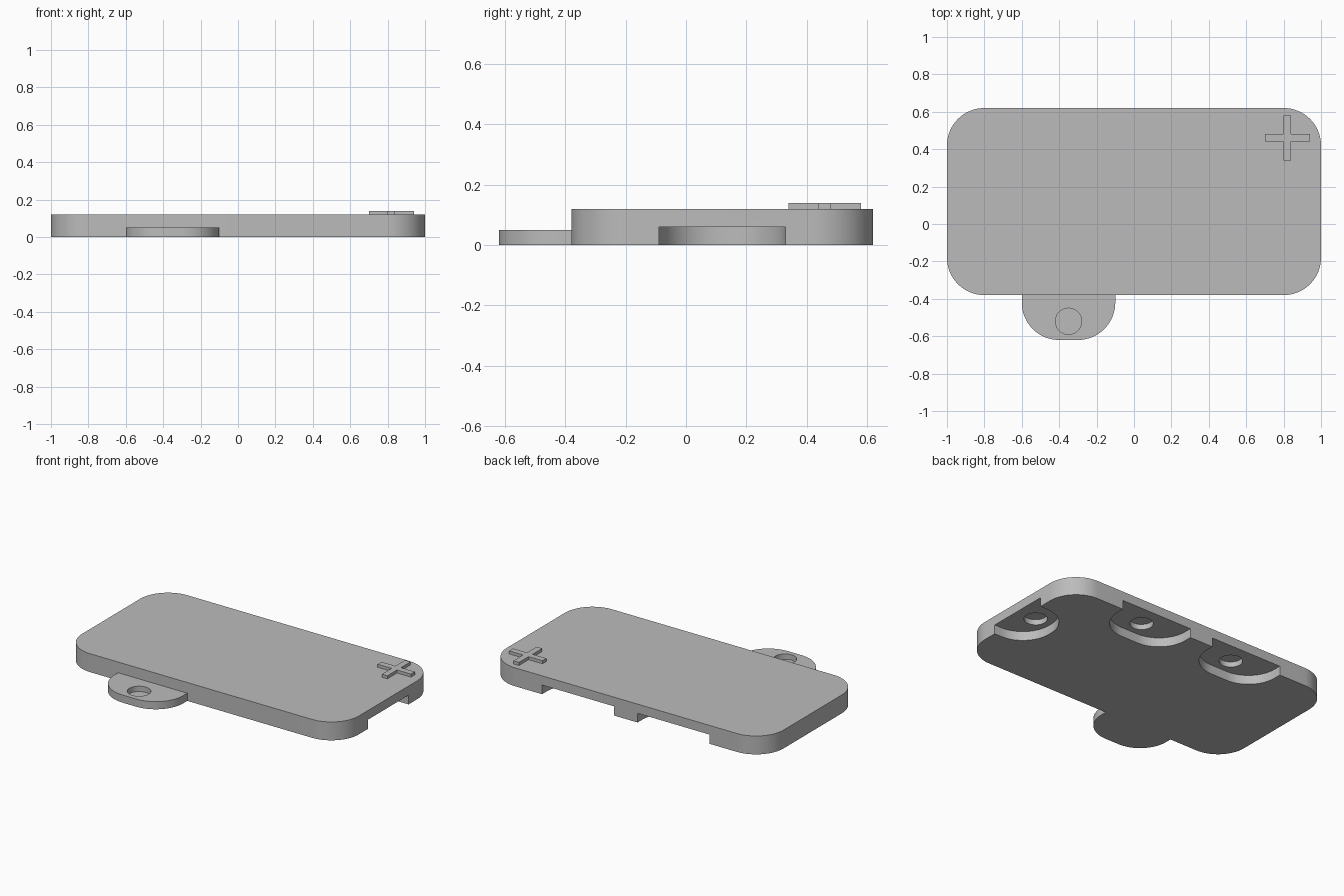
import bpy, bmesh, math

if "Cube" in bpy.data.objects:
    bpy.data.objects.remove(bpy.data.objects["Cube"], do_unlink=True)

grey = bpy.data.materials.new("light_grey")
grey.use_nodes = True
colour = (0.5, 0.5, 0.5, 1)
grey.diffuse_color = colour
grey.node_tree.nodes["Principled BSDF"].inputs["Base Color"].default_value = colour


def rounded_rect(x0, x1, y0, y1, radii, steps=16):
    """Outline with one radius per corner: front-left-x, front-right-x, back-right-x, back-left-x."""
    corners = [(x0, y0, 1, 1), (x1, y0, -1, 1), (x1, y1, -1, -1), (x0, y1, 1, -1)]
    points = []
    for i, ((x, y, sx, sy), r) in enumerate(zip(corners, radii)):
        if r == 0:
            points.append((x, y))
            continue
        for k in range(steps + 1):
            a = math.pi + (i + k / steps) * math.pi / 2
            points.append((x + sx * r + r * math.cos(a), y + sy * r + r * math.sin(a)))
    return points


def circle(x, y, r, steps=40):
    turn = 2 * math.pi / steps
    return [(x + r * math.cos(k * turn), y + r * math.sin(k * turn)) for k in range(steps)]


def prism(name, outline, z0, z1):
    bm = bmesh.new()
    face = bm.faces.new([bm.verts.new((x, y, z0)) for x, y in outline])
    ext = bmesh.ops.extrude_face_region(bm, geom=[face])
    for v in ext["geom"]:
        if isinstance(v, bmesh.types.BMVert):
            v.co.z = z1
    bmesh.ops.recalc_face_normals(bm, faces=bm.faces)
    mesh = bpy.data.meshes.new(name)
    bm.to_mesh(mesh)
    bm.free()
    mesh.materials.append(grey)
    obj = bpy.data.objects.new(name, mesh)
    bpy.context.collection.objects.link(obj)
    return obj


def activate(obj):
    bpy.ops.object.select_all(action="DESELECT")
    obj.select_set(True)
    bpy.context.view_layer.objects.active = obj


def cut(obj, cutter):
    cutter.hide_render = True
    mod = obj.modifiers.new("cut", "BOOLEAN")
    mod.operation = "DIFFERENCE"
    mod.solver = "EXACT"
    mod.object = cutter
    activate(obj)
    bpy.ops.object.modifier_apply(modifier=mod.name)
    bpy.data.objects.remove(cutter, do_unlink=True)


FRONT, BACK, TOP = -0.38, 0.62, 0.12
R, HOLE, SLOT_TOP, HOLE_DEPTH = 0.2, 0.07, 0.06, 0.035

# Main plate
plate = prism("plate", rounded_rect(-1, 1, FRONT, BACK, [R] * 4), 0, TOP)

# Two sockets under the back edge, one under the left edge, each with a round dimple
sockets = [(rounded_rect(s * 0.345 - 0.26, s * 0.345 + 0.26, BACK - 0.25, BACK + 0.1,
                         [R, R, 0, 0]), (s * 0.345, BACK - 0.14)) for s in (-1, 1)]
sockets.append((rounded_rect(0.75, 1.1, -0.09, 0.33, [R, 0, 0, R]), (0.86, 0.12)))
for outline, centre in sockets:
    cut(plate, prism("socket_cutter", outline, -0.1, SLOT_TOP))
    cut(plate, prism("dimple_cutter", circle(*centre, HOLE), SLOT_TOP - 0.02, SLOT_TOP + HOLE_DEPTH))

# Connecting tab on the front edge, with a dimple in its top
tab = prism("tab", rounded_rect(-0.6, -0.1, -0.62, FRONT, [R, R, 0, 0]), 0, 0.05)
cut(tab, prism("dimple_cutter", circle(-0.35, -0.52, HOLE), 0.05 - HOLE_DEPTH, 0.1))

# Raised plus mark in the back corner
a, b = 0.02, 0.12
quarter = [(b, -a), (b, a), (a, a)]
cross = []
for k in range(4):
    c, s = round(math.cos(k * math.pi / 2)), round(math.sin(k * math.pi / 2))
    cross += [(0.82 + x * c - y * s, 0.46 + x * s + y * c) for x, y in quarter]
plus = prism("plus_mark", cross, TOP, TOP + 0.02)

# Smooth the rounded walls, keep the rims sharp
for obj in (plate, tab):
    activate(obj)
    bpy.ops.object.shade_smooth_by_angle(angle=math.radians(30))
